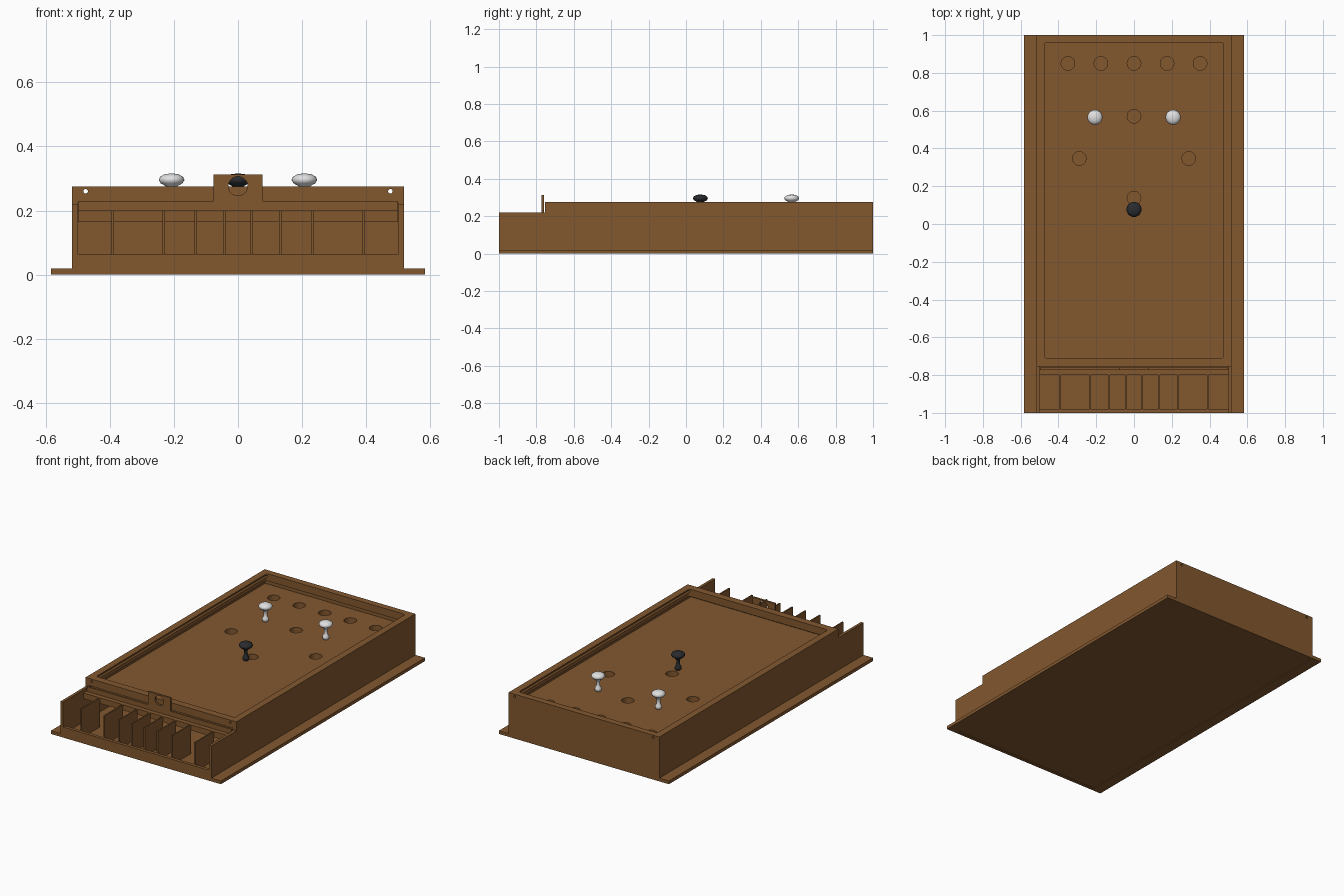
import bpy, bmesh, math
from mathutils import Matrix, Vector

if "Cube" in bpy.data.objects:
    bpy.data.objects.remove(bpy.data.objects["Cube"])


def material(name, rgb):
    m = bpy.data.materials.new(name)
    m.diffuse_color = (*rgb, 1)
    m.use_nodes = True
    m.node_tree.nodes["Principled BSDF"].inputs["Base Color"].default_value = m.diffuse_color
    return m


WOOD = material("brown_wood", (0.225, 0.098, 0.028))
WHITE = material("white_plastic", (0.75, 0.75, 0.76))
BLACK = material("black_plastic", (0.022, 0.024, 0.027))


def finish(name, bm, mat):
    bmesh.ops.recalc_face_normals(bm, faces=bm.faces[:])
    me = bpy.data.meshes.new(name)
    bm.to_mesh(me)
    bm.free()
    me.materials.append(mat)
    ob = bpy.data.objects.new(name, me)
    bpy.context.collection.objects.link(ob)
    return ob


def box(name, x, y, z, round_axis=None, radius=0.01):
    """Box from ranges; edges along round_axis can be rounded."""
    bm = bmesh.new()
    bmesh.ops.create_cube(bm, size=1)
    for v in bm.verts:
        v.co = Vector([r[0] if c < 0 else r[1] for c, r in zip(v.co, (x, y, z))])
    if round_axis is not None:
        edges = [e for e in bm.edges
                 if abs((e.verts[0].co - e.verts[1].co).normalized()[round_axis]) > 0.9]
        bmesh.ops.bevel(bm, geom=edges, offset=radius, segments=4,
                        profile=0.5, affect='EDGES')
    return finish(name, bm, WOOD)


def cylinder(name, pos, radius, length, along_y=False):
    bm = bmesh.new()
    rot = Matrix.Rotation(math.pi / 2, 4, 'X') if along_y else Matrix()
    bmesh.ops.create_cone(bm, cap_ends=True, segments=32, radius1=radius,
                          radius2=radius, depth=length,
                          matrix=Matrix.Translation(pos) @ rot)
    return finish(name, bm, WOOD)


def cut(ob, cutters):
    bpy.context.view_layer.objects.active = ob
    for c in cutters:
        mod = ob.modifiers.new("cut", 'BOOLEAN')
        mod.operation, mod.solver, mod.object = 'DIFFERENCE', 'EXACT', c
        bpy.ops.object.modifier_apply(modifier=mod.name)
        bpy.data.objects.remove(c)


# Base plate with a shallow recess underneath
base = box("base_plate", (-0.583, 0.583), (-1, 1), (0, 0.02))
cut(base, [box("cutter", (-0.517, 0.517), (-0.98, 0.98), (-0.1, 0.004))])

# Cabinet shell: low open front, inner cavity, overhanging rim
body = box("cabinet", (-0.517, 0.517), (-1, 1), (0.02, 0.275))
cut(body, [
    box("cutter", (-0.7, 0.7), (-1.1, -0.755), (0.22, 0.4)),
    box("cutter", (-0.5, 0.5), (-0.98, 0.98), (0.0, 0.23), 1),
    box("cutter", (-0.5, 0.5), (-1.1, -0.756), (0.065, 0.4)),
    box("cutter", (-0.475, 0.475), (-0.71, 0.96), (0.15, 0.4), 2, 0.012),
    cylinder("cutter", (-0.475, 0, 0.26), 0.007, 3, True),
    cylinder("cutter", (0.475, 0, 0.26), 0.007, 3, True),
])

# Playing board with holes
board = box("board", (-0.4995, 0.4995), (-0.8, 0.98), (0.165, 0.2))
holes = [(x, 0.85) for x in (-0.35, -0.175, 0, 0.175, 0.35)]
holes += [(0, 0.57), (-0.29, 0.347), (0.29, 0.347), (0, 0.137)]
cut(board, [cylinder("cutter", (x, y, 0.18), 0.036, 0.2) for x, y in holes])

# Sliding gate with a pull tab
gate = box("gate_strip", (-0.497, 0.497), (-0.772, -0.76), (0.2, 0.23))
tab = box("gate_tab", (-0.077, 0.077), (-0.772, -0.76), (0.2, 0.312))
cut(tab, [cylinder("cutter", (0, -0.766, 0.276), 0.03, 0.1, True)])

# Bin dividers
for i, x in enumerate((0.043, 0.132, 0.232, 0.39)):
    for s in (-1, 1):
        box(f"divider_{i}_{'left' if s < 0 else 'right'}",
            (s * x - 0.004, s * x + 0.004), (-0.98, -0.8), (0.02, 0.2))

# Pegs: turned profile with mushroom head
PROFILE = [(0, 0.2), (0.014, 0.202), (0.02, 0.212), (0.018, 0.224), (0.011, 0.234),
           (0.01, 0.262), (0.02, 0.277), (0.034, 0.285), (0.04, 0.295),
           (0.036, 0.305), (0.022, 0.313), (0, 0.316)]


def peg(name, px, py, mat):
    bm = bmesh.new()
    vs = [bm.verts.new((r, 0, z)) for r, z in PROFILE]
    es = [bm.edges.new(p) for p in zip(vs, vs[1:])]
    bmesh.ops.spin(bm, geom=vs + es, cent=(0, 0, 0), axis=(0, 0, 1),
                   angle=2 * math.pi, steps=24)
    bmesh.ops.remove_doubles(bm, verts=bm.verts[:], dist=1e-4)
    bmesh.ops.translate(bm, verts=bm.verts[:], vec=(px, py, 0))
    ob = finish(name, bm, mat)
    for p in ob.data.polygons:
        p.use_smooth = True


peg("left_white_peg", -0.207, 0.565, WHITE)
peg("right_white_peg", 0.207, 0.565, WHITE)
peg("black_peg", 0, 0.077, BLACK)
